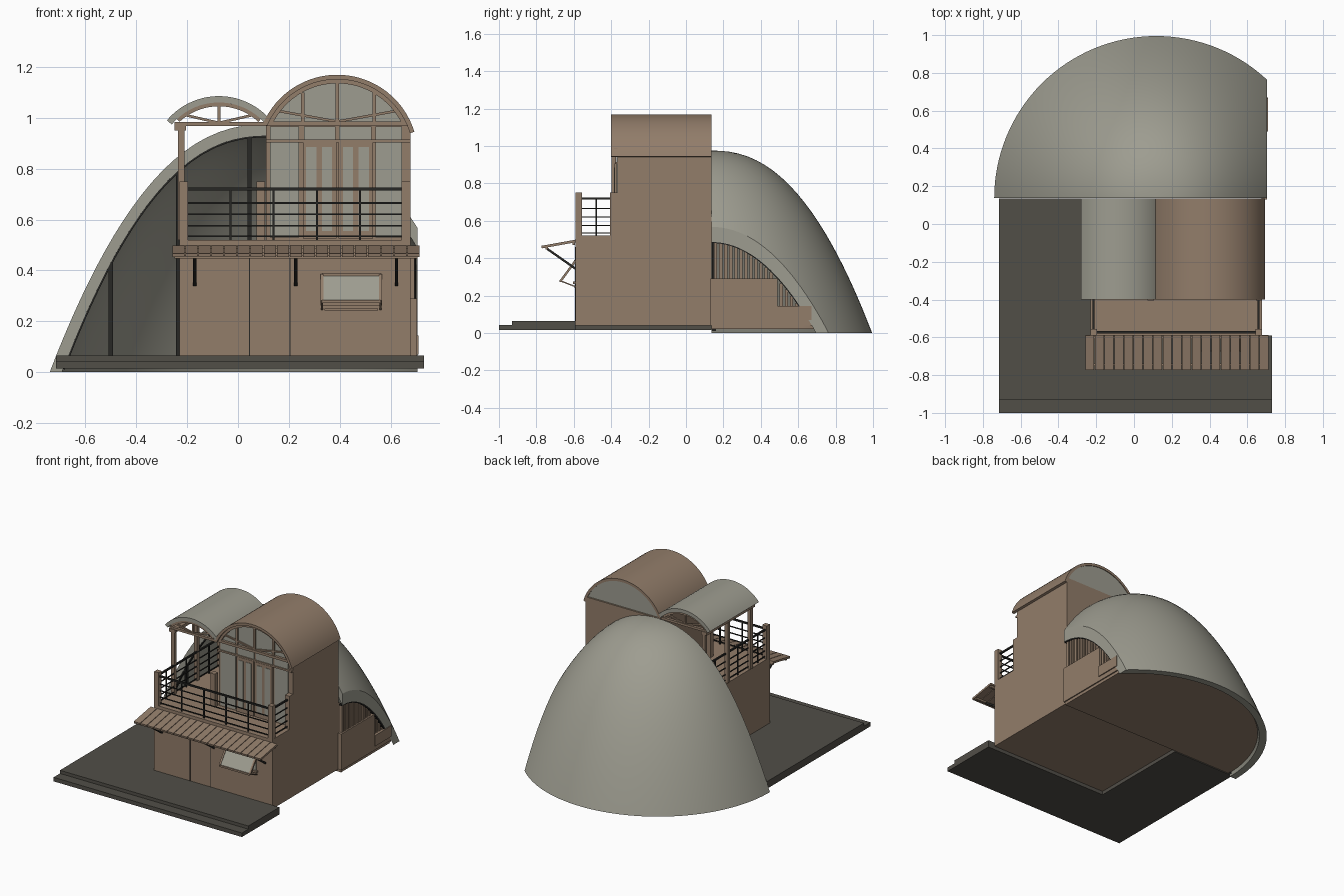
import bpy, bmesh, math
from mathutils import Vector as V

if "Cube" in bpy.data.objects:
    bpy.data.objects.remove(bpy.data.objects["Cube"])

def material(name, col):
    m = bpy.data.materials.new(name)
    m.diffuse_color = (*col, 1)
    m.use_nodes = True
    m.node_tree.nodes["Principled BSDF"].inputs["Base Color"].default_value = m.diffuse_color
    return m

WOOD = material("brown wood", (0.288, 0.205, 0.144))
GRAY = material("warm gray", (0.34, 0.335, 0.28))
DECK = material("dark deck", (0.083, 0.077, 0.064))
METAL = material("black metal", (0.02, 0.02, 0.018))

QUADS = [(0, 1, 3, 2), (4, 6, 7, 5), (0, 4, 5, 1), (2, 3, 7, 6), (0, 2, 6, 4), (1, 5, 7, 3)]

def box(x0, x1, y0, y1, z0, z1):
    return [(x, y, z) for x in (x0, x1) for y in (y0, y1) for z in (z0, z1)], QUADS

def bar(p, q, w, h=None):
    """Square beam between two points."""
    p, q = V(p), V(q)
    d = (q - p).normalized()
    s = d.cross(V((0, 0, 1))) if abs(d.z) < 0.99 else V((1, 0, 0))
    s.normalize()
    u = s.cross(d) * (h or w) / 2
    s = s * w / 2
    return [c + a * s + b * u for c in (p, q) for a in (-1, 1) for b in (-1, 1)], QUADS

def prism(pts, y0, y1):
    """Extrude an x-z outline along y."""
    n = len(pts)
    vs = [(x, y0, z) for x, z in pts] + [(x, y1, z) for x, z in pts]
    fs = [tuple(range(n)), tuple(range(2 * n - 1, n - 1, -1))]
    return vs, fs + [(i, i + n, (i + 1) % n + n, (i + 1) % n) for i in range(n)]

def arc(cx, cz, r, a0, a1, n=32):
    return [(cx + r * math.sin(math.radians(a0 + (a1 - a0) * i / n)),
             cz + r * math.cos(math.radians(a0 + (a1 - a0) * i / n))) for i in range(n + 1)]

def band(cx, cz, r0, r1, a0, a1, y0, y1):
    return prism(arc(cx, cz, r1, a0, a1) + arc(cx, cz, r0, a1, a0), y0, y1)

def finish(name, bm, mat):
    bmesh.ops.recalc_face_normals(bm, faces=bm.faces)
    for f in bm.faces:
        f.smooth = True
    me = bpy.data.meshes.new(name)
    bm.to_mesh(me)
    bm.free()
    me.set_sharp_from_angle(angle=math.radians(30))
    me.materials.append(mat)
    ob = bpy.data.objects.new(name, me)
    bpy.context.collection.objects.link(ob)

def make(name, mat, *parts):
    bm = bmesh.new()
    for vs, fs in parts:
        b = [bm.verts.new(v) for v in vs]
        for f in fs:
            bm.faces.new([b[i] for i in f])
    finish(name, bm, mat)

# Domed shell: half revolve, sliced flat on the right side
CX, CY, CUT = 0.118, 0.137, 0.705
R0, H0, R1, H1, P = 0.858, 0.975, 0.81, 0.93, 2.3
def dome_z(r, R, H):
    return max(0, H * (1 - (r / R) ** P))

bm = bmesh.new()
N, M = 28, 64
prof = [(R0 * math.sin(math.pi / 2 * i / N), R0, H0) for i in range(N + 1)]
prof += [(R1 * math.sin(math.pi / 2 * i / N), R1, H1) for i in range(N, -1, -1)]
rings = []
for j in range(M + 1):
    a = math.pi * j / M
    rings.append([bm.verts.new((CX + r * math.cos(a), CY + r * math.sin(a), dome_z(r, R, H))) for r, R, H in prof])
for A, B in zip(rings, rings[1:]):
    for i in range(len(prof) - 1):
        bm.faces.new((A[i], A[i + 1], B[i + 1], B[i]))
for A in (rings[0], rings[-1]):
    for i in range(N):
        bm.faces.new((A[i], A[i + 1], A[-2 - i], A[-1 - i]))
bmesh.ops.remove_doubles(bm, verts=bm.verts, dist=1e-5)
cut = bmesh.ops.bisect_plane(bm, geom=bm.verts[:] + bm.edges[:] + bm.faces[:], dist=1e-6,
                             plane_co=(CUT, 0, 0), plane_no=(1, 0, 0), clear_outer=True)
bmesh.ops.edgeloop_fill(bm, edges=[e for e in cut["geom_cut"] if isinstance(e, bmesh.types.BMEdge)])
finish("dome_shell", bm, GRAY)

# Dome floor
pts = [(CUT - 0.01, CY)]
for j in range(49):
    a = math.pi * j / 48
    pts.append((min(CUT - 0.01, CX + 0.8 * math.cos(a)), CY + 0.8 * math.sin(a)))
pts = [p for i, p in enumerate(pts) if i == 0 or (V(p) - V(pts[i - 1])).length > 1e-4]
n = len(pts)
make("dome_floor", WOOD, ([(x, y, z) for z in (0.02, 0.05) for x, y in pts],
     [tuple(range(n)), tuple(range(n, 2 * n))] + [(i, (i + 1) % n, (i + 1) % n + n, i + n) for i in range(n)]))

# Dark trim and mullions in the dome opening
trim = []
xs = [CX - 0.805 * math.sin(math.pi / 2 * i / 24) for i in range(25)]
for a, b in zip(xs, xs[1:]):
    trim.append(bar((a, 0.15, dome_z(CX - a, R1, H1)), (b, 0.15, dome_z(CX - b, R1, H1)), 0.02, 0.014))
for x in (-0.5, -0.235, 0.045):
    trim.append(box(x - 0.008, x + 0.008, 0.14, 0.16, 0.05, dome_z(CX - x, R1, H1)))
make("dome_opening_frame", METAL, *trim)

# Right side: low walls, vertical louvres, arch trim
make("louvre_wall", WOOD, box(0.675, 0.703, 0.13, 0.49, 0.04, 0.29), box(0.675, 0.703, 0.49, 0.70, 0.04, 0.07),
     box(0.675, 0.71, 0.49, 0.67, 0.07, 0.145))
def side_z(y):
    return dome_z(math.hypot(CUT - CX, y - CY), R1, H1)
slats, y = [], 0.15
while y < 0.66:
    z0 = 0.29 if y < 0.485 else 0.145
    if side_z(y + 0.017) > z0 + 0.01:
        slats.append(box(0.675, 0.693, y, y + 0.017, z0, side_z(y + 0.017)))
    y += 0.027
make("louvre_slats", WOOD, *slats)
ys = [0.137 + 0.026 * i for i in range(21)]
make("louvre_arch_trim", METAL, *[bar((0.69, a, side_z(a)), (0.69, b, side_z(b)), 0.02, 0.012)
                                  for a, b in zip(ys, ys[1:])])

# Deck around the house
make("deck", DECK, box(-0.715, 0.73, -0.93, -0.59, 0.015, 0.065), box(-0.715, 0.73, -1.0, -0.93, 0.015, 0.043),
     box(-0.715, -0.23, -0.59, 0.135, 0.015, 0.065))

# House: ground floor and tower
make("ground_floor", WOOD, box(-0.23, 0.678, -0.59, 0.135, 0.04, 0.52))
make("tower", WOOD, box(0.11, 0.678, -0.366, 0.135, 0.52, 0.975), box(0.645, 0.678, -0.405, -0.366, 0.52, 0.75))
make("wall_joints", METAL, *[box(x - 0.002, x + 0.002, -0.593, -0.588, 0.065, 0.46) for x in (0.045, 0.205)])

# Tower barrel roof, glazed gable ends
RX, RZ, RR = 0.39, 0.852, 0.317
make("tower_roof", WOOD, band(RX, RZ, RR - 0.018, RR, -67, 73, -0.40, 0.135))
make("tower_gable_glass", GRAY, prism(arc(RX, RZ, RR - 0.017, -65, 65), -0.368, 0.13))
gable = [band(RX, RZ, RR - 0.034, RR - 0.017, -64, 64, -0.385, -0.366)]
def spoke(x0, z0, x1, z1, w=0.014):
    return bar((x0, -0.374, z0), (x1, -0.374, z1), w)
gable += [spoke(0.39, 0.98, 0.39, 1.14), spoke(0.255, 0.98, 0.255, 1.10), spoke(0.535, 0.98, 0.535, 1.10),
          spoke(0.39, 0.985, 0.14, 1.03, 0.01), spoke(0.39, 0.985, 0.64, 1.03, 0.01)]
make("gable_frame", WOOD, *gable)

# Glazed tower front with door pairs
glass = [box(a, b, -0.372, -0.36, z0, z1) for a, b, z0, z1 in (
    (0.125, 0.24, 0.53, 0.905), (0.54, 0.645, 0.53, 0.905), (0.125, 0.24, 0.915, 0.965),
    (0.26, 0.383, 0.915, 0.965), (0.397, 0.525, 0.915, 0.965), (0.54, 0.645, 0.915, 0.965))]
glass += [box(x, x + 0.04, -0.385, -0.37, 0.555, 0.885) for x in (0.268, 0.33, 0.412, 0.474)]
make("tower_glass", GRAY, *glass)
make("tower_doors", WOOD, box(0.255, 0.388, -0.382, -0.366, 0.525, 0.905),
     box(0.394, 0.53, -0.382, -0.366, 0.525, 0.905), box(0.11, 0.678, -0.385, -0.366, 0.968, 0.985),
     box(0.11, 0.678, -0.38, -0.366, 0.903, 0.915))

# Pavilion: small barrel roof, trusses and posts
SX, SZ, SR = -0.075, 0.818, 0.267
make("pavilion_roof", GRAY, band(SX, SZ, SR - 0.025, SR, -50, 48, -0.40, 0.135))
frame = []
for y in (-0.385, 0.115):
    frame += [box(-0.25, 0.11, y - 0.01, y + 0.01, 0.968, 0.984),
              band(SX, SZ, SR - 0.04, SR - 0.025, -43, 43, y - 0.01, y + 0.01),
              bar((SX, y, 0.98), (SX, y, 1.05), 0.012),
              bar((SX, y, 0.98), (SX - 0.13, y, 1.01), 0.01), bar((SX, y, 0.98), (SX + 0.13, y, 1.01), 0.01)]
for y in (-0.385, -0.135, 0.115):
    frame.append(box(-0.235, -0.21, y - 0.012, y + 0.012, 0.52, 0.955))
frame.append(box(-0.25, -0.205, -0.40, 0.13, 0.95, 0.972))
make("pavilion_frame", WOOD, *frame)

# Balcony posts and railings
make("balcony_posts", WOOD, *[box(x, x + 0.034, y, y + 0.034, 0.52, 0.75)
                              for x, y in ((-0.23, -0.59), (0.643, -0.59), (0.072, -0.405))])
rails = []
for z, w in ((0.72, 0.011), (0.665, 0.006), (0.62, 0.006), (0.575, 0.006), (0.535, 0.006)):
    rails += [bar((-0.2, -0.573, z), (0.65, -0.573, z), w), bar((0.66, -0.56, z), (0.66, -0.4, z), w),
              bar((-0.215, -0.56, z), (-0.215, 0.11, z), w)]
for i in range(1, 5):
    x = -0.2 + 0.17 * i
    rails.append(box(x - 0.004, x + 0.004, -0.577, -0.569, 0.52, 0.72))
for y in (-0.48, -0.26, -0.01):
    rails.append(box(-0.219, -0.211, y - 0.004, y + 0.004, 0.52, 0.72))
make("balcony_railings", METAL, *rails)

# Slatted awning on metal brackets
S = 0.975 / 19
make("awning_slats", WOOD, *[bar((-0.26 + S * (i + 0.5), -0.772, 0.459), (-0.26 + S * (i + 0.5), -0.588, 0.492),
                                 S - 0.004, 0.014) for i in range(19)],
     bar((-0.25, -0.745, 0.454), (0.705, -0.745, 0.454), 0.015), bar((-0.25, -0.60, 0.478), (0.705, -0.60, 0.478), 0.015))
make("awning_brackets", METAL, *[bar((x, -0.74, 0.448), (x, -0.59, 0.343), 0.012) for x in (-0.17, 0.227, 0.622)])

# Top-hung window, propped open
make("window_recess", GRAY, box(0.335, 0.555, -0.594, -0.585, 0.275, 0.38))
W = [(0.33, -0.593, 0.383), (0.56, -0.593, 0.383), (0.33, -0.67, 0.278), (0.56, -0.67, 0.278)]
make("window_sash", WOOD, bar(W[0], W[1], 0.012), bar(W[2], W[3], 0.012), bar(W[0], W[2], 0.012), bar(W[1], W[3], 0.012),
     box(0.325, 0.565, -0.605, -0.588, 0.262, 0.275), box(0.34, 0.55, -0.6, -0.588, 0.242, 0.25),
     bar(W[2], (0.33, -0.59, 0.247), 0.007), bar(W[3], (0.56, -0.59, 0.247), 0.007))
make("window_pane", GRAY, bar((0.445, -0.593, 0.383), (0.445, -0.67, 0.278), 0.22, 0.005))
